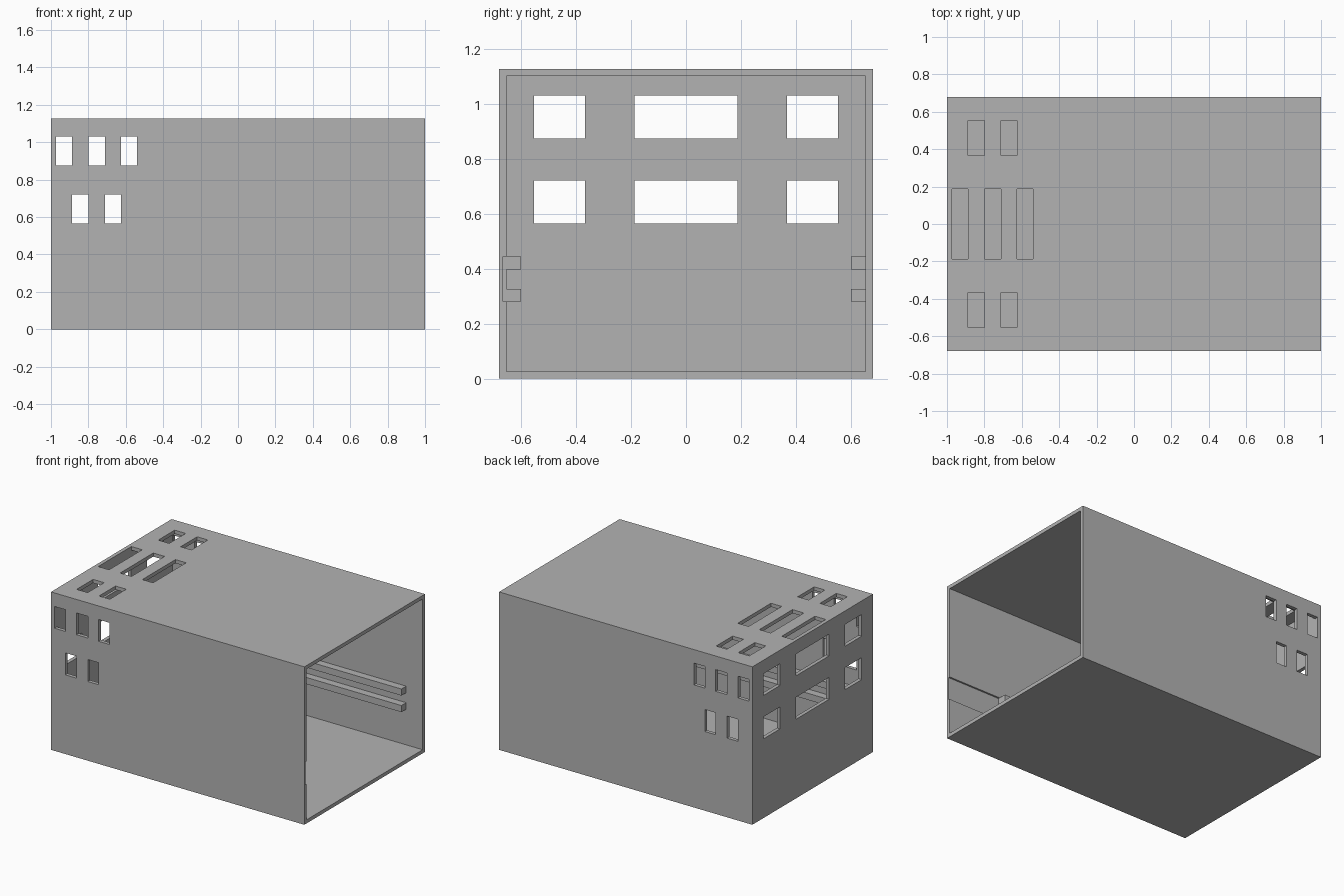
import bpy, bmesh
from mathutils import Matrix, Vector

cube = bpy.data.objects.get("Cube")
if cube:
    bpy.data.objects.remove(cube, do_unlink=True)

grey = bpy.data.materials.new("plain grey")
grey.use_nodes = True
COLOUR = (0.45, 0.45, 0.45, 1)
grey.diffuse_color = COLOUR
grey.node_tree.nodes["Principled BSDF"].inputs["Base Color"].default_value = COLOUR


def make_boxes(name, boxes):
    """One object from a list of ((x0, x1), (y0, y1), (z0, z1)) boxes."""
    bm = bmesh.new()
    for spans in boxes:
        centre = Vector([(a + b) / 2 for a, b in spans])
        size = [b - a for a, b in spans]
        bmesh.ops.create_cube(
            bm, size=1, matrix=Matrix.Translation(centre) @ Matrix.Diagonal(size + [1]))
    mesh = bpy.data.meshes.new(name)
    bm.to_mesh(mesh)
    bm.free()
    mesh.materials.append(grey)
    obj = bpy.data.objects.new(name, mesh)
    bpy.context.collection.objects.link(obj)
    return obj


def cut(target, boxes):
    """Subtract boxes from the target and bake the result."""
    cutter = make_boxes("cutter", boxes)
    cutter.hide_render = True
    mod = target.modifiers.new("cut", 'BOOLEAN')
    mod.operation, mod.solver, mod.object = 'DIFFERENCE', 'EXACT', cutter
    bpy.context.view_layer.objects.active = target
    bpy.ops.object.modifier_apply(modifier=mod.name)
    bpy.data.objects.remove(cutter, do_unlink=True)


HALF_Y, HEIGHT, WALL = 0.68, 1.127, 0.026
IN_Y = HALF_Y - WALL

# Housing: a thin-walled box open at the +x end
housing = make_boxes("housing", [((-1, 1), (-HALF_Y, HALF_Y), (0, HEIGHT))])
cut(housing, [((-1 + WALL, 1.2), (-IN_Y, IN_Y), (WALL, HEIGHT - WALL))])

# Window positions shared between the walls
outer_x = [(-0.973, -0.887), (-0.80, -0.71), (-0.625, -0.54)]
inner_x = [(-0.887, -0.80), (-0.71, -0.625)]
upper_z, lower_z = (0.875, 1.03), (0.565, 0.722)
end_y = [(-0.553, -0.367), (0.367, 0.553)]
middle_y = (-0.187, 0.187)

# Side windows in both long walls
holes = []
for wall_y in [(-0.72, -0.64), (0.64, 0.72)]:
    holes += [(x, wall_y, upper_z) for x in outer_x]
    holes += [(x, wall_y, lower_z) for x in inner_x]
cut(housing, holes)

# Roof slots
roof = (HEIGHT - 0.04, HEIGHT + 0.04)
cut(housing, [(x, middle_y, roof) for x in outer_x]
    + [(x, y, roof) for x in inner_x for y in end_y])

# End wall windows
end_wall = (-1.04, -0.95)
cut(housing, [(end_wall, y, z) for y in end_y + [middle_y] for z in (upper_z, lower_z)])

# Shallow entry groove on the inside of the front wall
GROOVE_END = 0.58
cut(housing, [((GROOVE_END, 1.1), (-0.666, -0.62), (0.28, 0.445))])

# Pairs of guide rails along both long walls
rail_z = [(0.28, 0.327), (0.398, 0.445)]
for side, start, y in [("front", GROOVE_END, (-IN_Y, -0.60)),
                       ("back", 0.87, (0.60, IN_Y))]:
    for level, z in zip(("lower", "upper"), rail_z):
        make_boxes(f"{side}_{level}_rail", [((-1 + WALL, start), y, z)])
